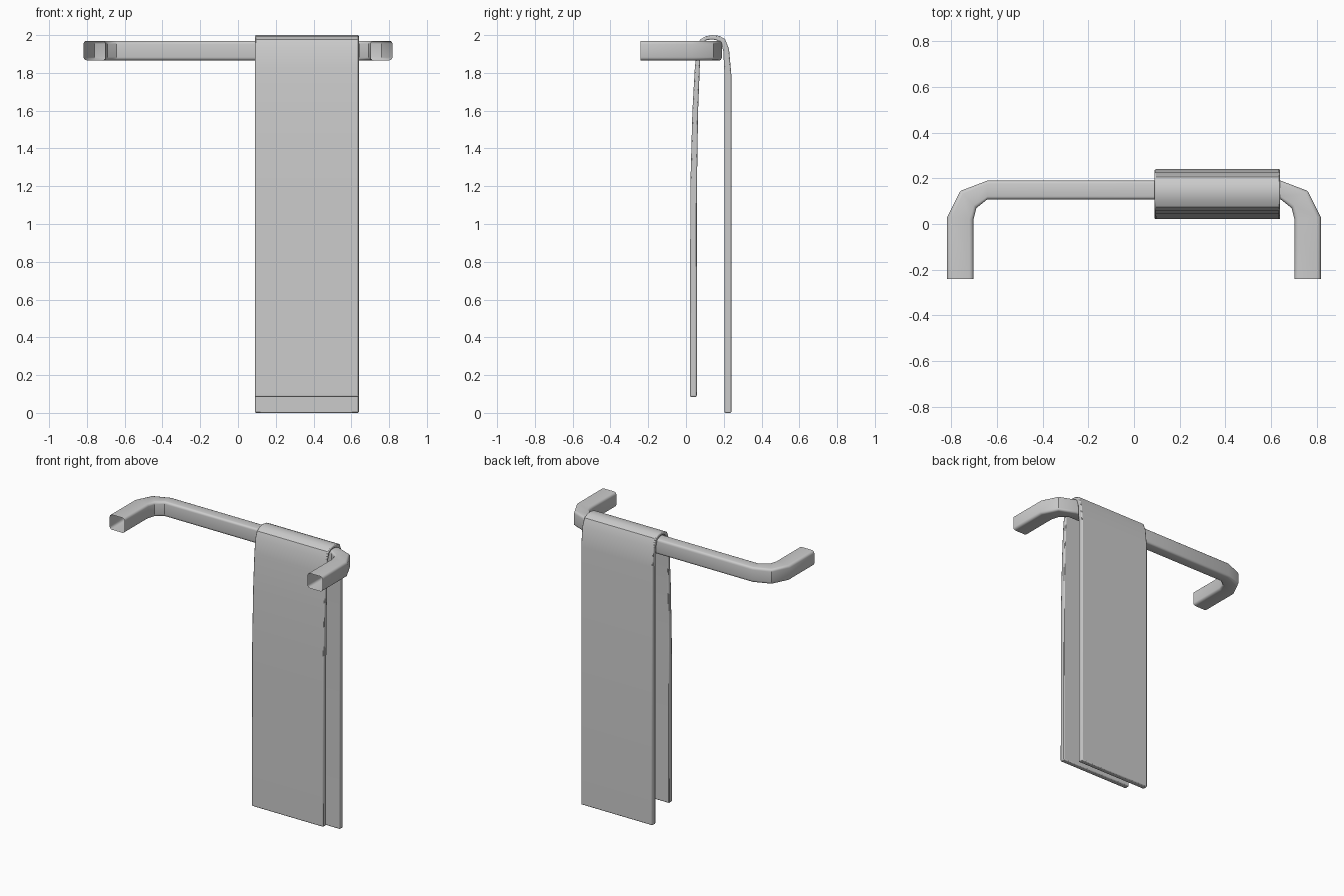
import bpy, bmesh, math

cube = bpy.data.objects.get("Cube")
if cube:
    bpy.data.objects.remove(cube)

grey = bpy.data.materials.new("plain_grey")
grey.use_nodes = True
colour = (0.6, 0.6, 0.6, 1)
grey.diffuse_color = colour
grey.node_tree.nodes["Principled BSDF"].inputs["Base Color"].default_value = colour


def loft(name, rings, capped, bevel=0):
    """Skin a list of equal closed rings of points."""
    bm = bmesh.new()
    loops = [[bm.verts.new(p) for p in ring] for ring in rings]
    n = len(loops[0])
    for a, b in zip(loops, loops[1:]):
        for i in range(n):
            j = (i + 1) % n
            bm.faces.new((a[i], a[j], b[j], b[i]))
    if capped:
        bm.faces.new(loops[0])
        bm.faces.new(loops[-1])
    bmesh.ops.recalc_face_normals(bm, faces=bm.faces)
    mesh = bpy.data.meshes.new(name)
    bm.to_mesh(mesh)
    bm.free()
    mesh.materials.append(grey)
    obj = bpy.data.objects.new(name, mesh)
    bpy.context.collection.objects.link(obj)
    if bevel:
        mod = obj.modifiers.new("soft_edges", "BEVEL")
        mod.width, mod.segments = bevel, 2
        mod.angle_limit = math.radians(50)
    bpy.ops.object.select_all(action="DESELECT")
    obj.select_set(True)
    bpy.context.view_layer.objects.active = obj
    bpy.ops.object.shade_smooth_by_angle(angle=math.radians(35))
    return obj


# Rounded square section, u and v from 0 to 1
section = []
radius = 0.16
for k, (cu, cv) in enumerate([(1, 1), (0, 1), (0, 0), (1, 0)]):
    for step in range(4):
        t = math.radians(90 * k + 30 * step)
        u = radius + cu * (1 - 2 * radius) + radius * math.cos(t)
        v = radius + cv * (1 - 2 * radius) + radius * math.sin(t)
        section.append((u, v))

# Hollow rail: outer and inner edge of each bend station, mirrored
half = [((0.818, -0.24), (0.703, -0.24)), ((0.818, 0.03), (0.703, 0.02)),
        ((0.76, 0.145), (0.69, 0.07)), ((0.642, 0.19), (0.642, 0.108))]
mirrored = [((-o[0], o[1]), (-i[0], i[1])) for o, i in reversed(half)]
bottom, top = 1.866, 1.97
rings = [[(i[0] + u * (o[0] - i[0]), i[1] + u * (o[1] - i[1]),
           bottom + v * (top - bottom)) for u, v in section]
         for o, i in half + mirrored]
loft("rail", rings, False)

# Towel draped over the rail: closed side profile swept along x
outside = [(0.021, 0.085), (0.023, 1.2), (0.034, 1.6), (0.047, 1.83),
           (0.058, 1.93), (0.075, 1.977), (0.105, 1.994), (0.14, 2.0),
           (0.175, 1.996), (0.206, 1.98), (0.228, 1.925), (0.24, 1.79), (0.24, 0)]
inside = [(0.204, 0), (0.204, 1.79), (0.197, 1.92), (0.186, 1.955),
          (0.165, 1.972), (0.14, 1.977), (0.11, 1.974), (0.09, 1.96),
          (0.079, 1.92), (0.073, 1.83), (0.064, 1.6), (0.058, 1.2), (0.057, 0.085)]
loft("towel", [[(x, y, z) for y, z in outside + inside] for x in (0.09, 0.64)],
     True, bevel=0.006)
